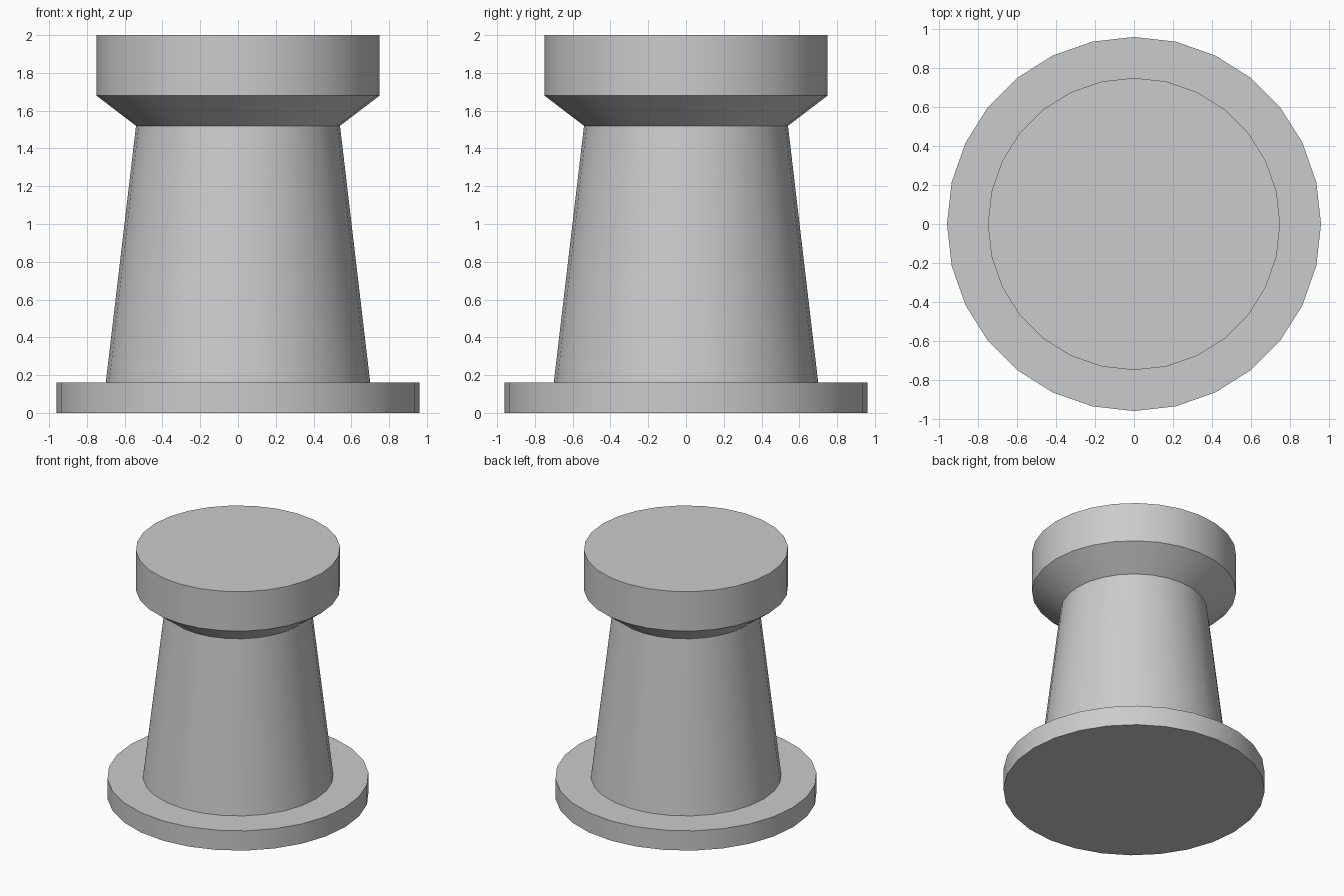
import bpy, bmesh, math

if "Cube" in bpy.data.objects:
    bpy.data.objects.remove(bpy.data.objects["Cube"])

SIDES = 28

# Outline from the foot to the top: (radius, height)
PROFILE = [(0.96, 0.0), (0.96, 0.16),   # base flange
           (0.70, 0.16), (0.54, 1.52),  # tapered post
           (0.75, 1.68), (0.75, 2.0)]   # flared head

grey = bpy.data.materials.new("plain grey")
grey.diffuse_color = (0.6, 0.6, 0.6, 1.0)
grey.use_nodes = True
grey.node_tree.nodes["Principled BSDF"].inputs["Base Color"].default_value = grey.diffuse_color


def lathe(name, profile, material):
    """Turn a closed solid of revolution around z."""
    bm = bmesh.new()
    rings = []
    for r, z in profile:
        rings.append([bm.verts.new((r * math.cos(a), r * math.sin(a), z))
                      for a in (2 * math.pi * i / SIDES for i in range(SIDES))])
    for low, high in zip(rings, rings[1:]):
        for i in range(SIDES):
            j = (i + 1) % SIDES
            bm.faces.new((low[i], low[j], high[j], high[i]))
    # Flat end caps
    bm.faces.new(rings[0][::-1])
    bm.faces.new(rings[-1])
    bmesh.ops.recalc_face_normals(bm, faces=bm.faces[:])
    mesh = bpy.data.meshes.new(name)
    bm.to_mesh(mesh)
    bm.free()
    mesh.materials.append(material)
    obj = bpy.data.objects.new(name, mesh)
    bpy.context.collection.objects.link(obj)
    return obj


post = lathe("mooring_post", PROFILE, grey)

# Smooth round walls, crisp rims
bpy.context.view_layer.objects.active = post
post.select_set(True)
bpy.ops.object.shade_smooth_by_angle(angle=math.radians(30))
